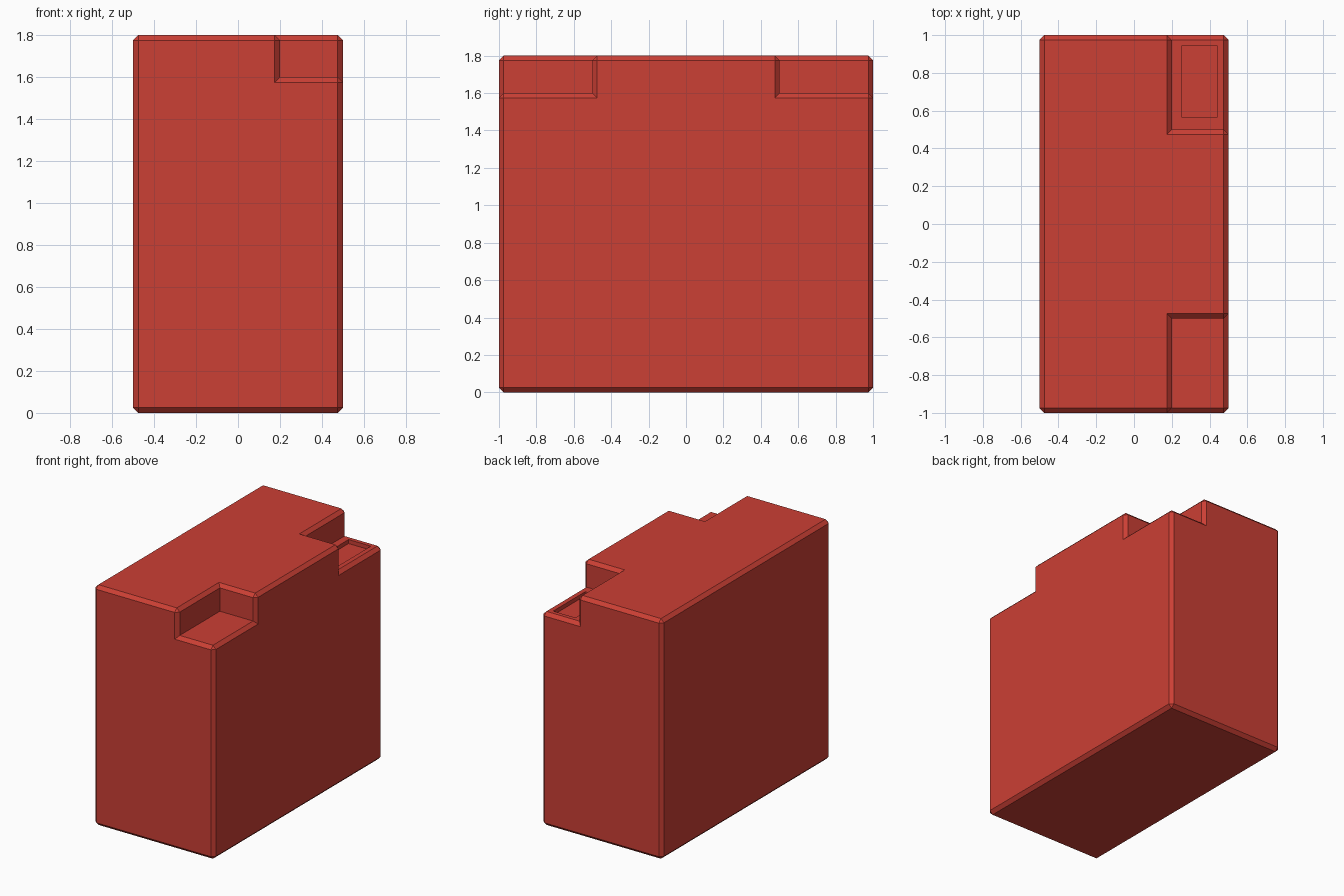
import bpy, bmesh
from mathutils import Matrix, Vector

if "Cube" in bpy.data.objects:
    bpy.data.objects.remove(bpy.data.objects["Cube"])


def box(name, lo, hi):
    lo, hi = Vector(lo), Vector(hi)
    bm = bmesh.new()
    bmesh.ops.create_cube(bm, size=1, matrix=Matrix.Translation((lo + hi) / 2)
                          @ Matrix.Diagonal((*(hi - lo), 1)))
    mesh = bpy.data.meshes.new(name)
    bm.to_mesh(mesh)
    bm.free()
    obj = bpy.data.objects.new(name, mesh)
    bpy.context.collection.objects.link(obj)
    return obj


def carve(obj, lo, hi):
    """Subtract a box, apply the cut and discard the cutter."""
    cutter = box("cutter", lo, hi)
    cutter.hide_render = True
    mod = obj.modifiers.new("cut", 'BOOLEAN')
    mod.operation, mod.solver, mod.object = 'DIFFERENCE', 'EXACT', cutter
    bpy.context.view_layer.objects.active = obj
    bpy.ops.object.modifier_apply(modifier=mod.name)
    bpy.data.objects.remove(cutter)


def chamfer_convex(obj, width):
    bm = bmesh.new()
    bm.from_mesh(obj.data)
    bmesh.ops.remove_doubles(bm, verts=bm.verts, dist=1e-5)
    bmesh.ops.dissolve_limit(bm, angle_limit=0.01, verts=bm.verts, edges=bm.edges)
    edges = [e for e in bm.edges if e.calc_face_angle_signed(0) > 0.5]
    bmesh.ops.bevel(bm, geom=edges, offset=width, segments=1, profile=0.5,
                    affect='EDGES', clamp_overlap=True)
    bm.to_mesh(obj.data)
    bm.free()


# Battery case with a terminal notch at each right-hand top corner
case = box("battery_case", (-0.5, -1, 0), (0.5, 1, 1.8))
carve(case, (0.2, -1.2, 1.6), (0.7, -0.5, 2))
carve(case, (0.2, 0.5, 1.6), (0.7, 1.2, 2))
chamfer_convex(case, 0.025)

# Shallow terminal recess in the floor of the rear notch
carve(case, (0.255, 0.565, 1.57), (0.44, 0.945, 1.7))

red = bpy.data.materials.new("red_plastic")
red.diffuse_color = (0.6, 0.05, 0.035, 1)
red.use_nodes = True
red.node_tree.nodes["Principled BSDF"].inputs["Base Color"].default_value = red.diffuse_color
case.data.materials.clear()
case.data.materials.append(red)
